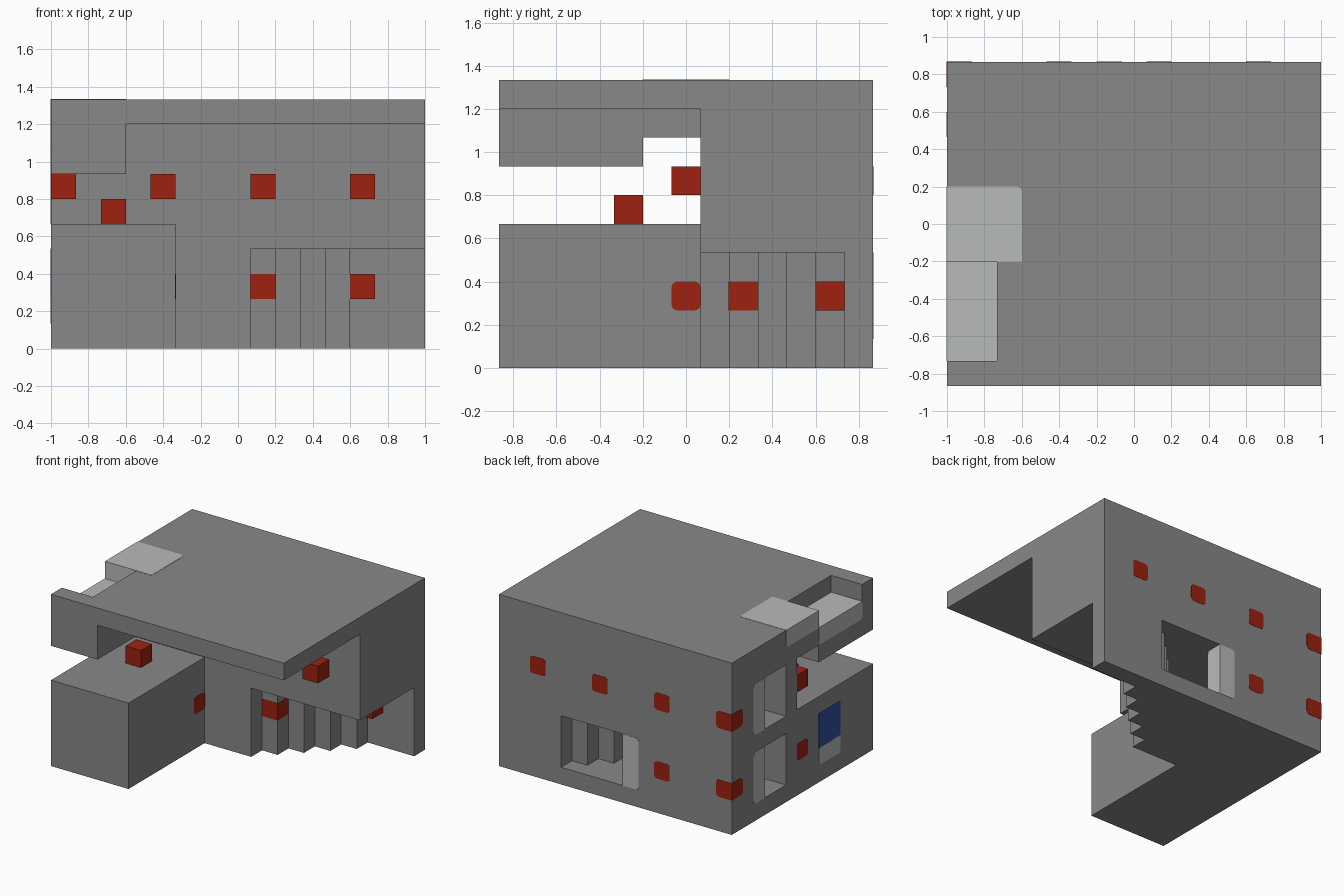
import bpy
import bmesh
from mathutils import Vector

cube = bpy.data.objects.get("Cube")
if cube:
    bpy.data.objects.remove(cube, do_unlink=True)

UNIT = 2 / 15                      # everything sits on a 15 x 13 x 10 grid
SIZE = Vector((15, 13, 10))
PROUD, RADIUS = 0.002, 0.025


def material(name, rgb):
    mat = bpy.data.materials.new(name)
    mat.use_nodes = True
    mat.diffuse_color = (*rgb, 1)
    mat.node_tree.nodes["Principled BSDF"].inputs["Base Color"].default_value = (*rgb, 1)
    return mat


CONCRETE = material("concrete grey", (0.246, 0.246, 0.246))
RED = material("lamp red", (0.342, 0.015, 0.005))
GLASS = material("pale glass", (0.48, 0.497, 0.49))
BLUE = material("panel blue", (0.035, 0.08, 0.35))


def place(p):
    """Grid point to model space."""
    return Vector(((p[0] - SIZE.x / 2) * UNIT, (p[1] - SIZE.y / 2) * UNIT, p[2] * UNIT))


def finish(name, bm, mat):
    bmesh.ops.recalc_face_normals(bm, faces=bm.faces)
    mesh = bpy.data.meshes.new(name)
    bm.to_mesh(mesh)
    bm.free()
    mesh.materials.append(mat)
    obj = bpy.data.objects.new(name, mesh)
    bpy.context.collection.objects.link(obj)
    return obj


def cells(x, y, z):
    return {(i, j, k) for i in range(*x) for j in range(*y) for k in range(*z)}


def block(name, lo, hi, mat, shown=""):
    """Box between grid corners; the shown sides stand slightly proud of the
    wall and have rounded corners where they meet it."""
    lo, hi = place(lo), place(hi)
    sides = [("xyz".index(shown[n + 1]), shown[n] == "+") for n in range(0, len(shown), 2)]
    for axis, high in sides:
        if high:
            hi[axis] += PROUD
        else:
            lo[axis] -= PROUD
    bm = bmesh.new()
    bmesh.ops.create_cube(bm, size=1)
    for v in bm.verts:
        v.co = Vector([hi[a] if v.co[a] > 0 else lo[a] for a in range(3)])
    rounded = []
    for e in bm.edges:
        a, b = (v.co for v in e.verts)
        along = max(range(3), key=lambda n: abs(a[n] - b[n]))
        on_shown = any(ax != along and abs(a[ax] - (hi if up else lo)[ax]) < 1e-5
                       for ax, up in sides)
        if along in [s[0] for s in sides] and not on_shown:
            rounded.append(e)
    if rounded:
        bmesh.ops.bevel(bm, geom=rounded, offset=RADIUS, segments=3, profile=0.5,
                        affect='EDGES', clamp_overlap=True)
    return finish(name, bm, mat)


# Solid volumes: house, terrace block, roof overhang, pool basin, ledge
solid = cells((0, 15), (7, 13), (0, 10))
solid |= cells((0, 5), (0, 7), (0, 5))
solid |= cells((0, 15), (0, 7), (9, 10))
solid |= cells((0, 3), (0, 5), (7, 9))
solid |= cells((0, 3), (5, 7), (8, 9))

# Hollows: pool, upper room, back opening, side windows
solid -= cells((0, 2), (1, 5), (9, 10))
solid -= cells((1, 14), (8, 12), (5, 8))
solid -= cells((7, 11), (12, 13), (1, 4))
for floor in (1, 5):
    solid -= cells((0, 1), (8, 10), (floor, floor + 3))

# Stepped corner under the overhang, with the lower room following it inside
for j in range(7, 12):
    solid -= cells((j + 1, 15), (j, j + 1), (0, 4))
    if j > 7:
        solid -= cells((1, j - 1), (j, j + 1), (1, 4))

# Skin of the building: one quad for each exposed cell side, then merged
bm = bmesh.new()
for cell in sorted(solid):
    for axis in range(3):
        for side in (0, 1):
            near = list(cell)
            near[axis] += 2 * side - 1
            if tuple(near) in solid:
                continue
            u, v = (axis + 1) % 3, (axis + 2) % 3
            ring = []
            for du, dv in ((0, 0), (1, 0), (1, 1), (0, 1)):
                p = list(cell)
                p[axis] += side
                p[u] += du
                p[v] += dv
                ring.append(bm.verts.new(place(p)))
            bm.faces.new(ring if side else ring[::-1])
bmesh.ops.remove_doubles(bm, verts=bm.verts, dist=0.001)
bmesh.ops.dissolve_limit(bm, angle_limit=0.01, verts=bm.verts, edges=bm.edges)
finish("building", bm, CONCRETE)

# Glazing, pool water and blue panel
block("back_window_glass", (6, 12, 1), (7, 13, 4), GLASS, "+y+x")
for floor, name in ((1, "lower"), (5, "upper")):
    block(name + "_side_window_glass", (0, 10, floor), (1, 11, floor + 3), GLASS, "-x-y")
block("skylight", (0, 5, 9), (3, 8, 10), GLASS, "+z-x-y")
block("pool_water", (0, 1, 8), (2, 5, 9), GLASS, "-x+x+z")
block("terrace_window_glass", (0, 3, 1), (1, 5, 2), GLASS, "-x+z")
block("terrace_blue_panel", (0, 3, 2), (1, 5, 4), BLUE, "-x+z-z")

# Red lamps: free-standing ones first, then those set flush in the walls
lamps = [((i, 6, 6), "") for i in (0, 4, 8, 12)]
lamps += [((2, 4, 5), ""), ((12, 11, 2), ""), ((8, 8, 2), "+x-x+y-y")]
lamps += [((4, 6, 2), "+x"), ((0, 6, 2), "-x"), ((4, 12, 2), "+y")]
lamps += [((i, 12, 6), "+y") for i in (4, 8, 12)]
lamps += [((0, 12, k), "-x+y") for k in (2, 6)]
for n, (cell, shown) in enumerate(lamps, 1):
    block(f"lamp_{n}", cell, [c + 1 for c in cell], RED, shown)
